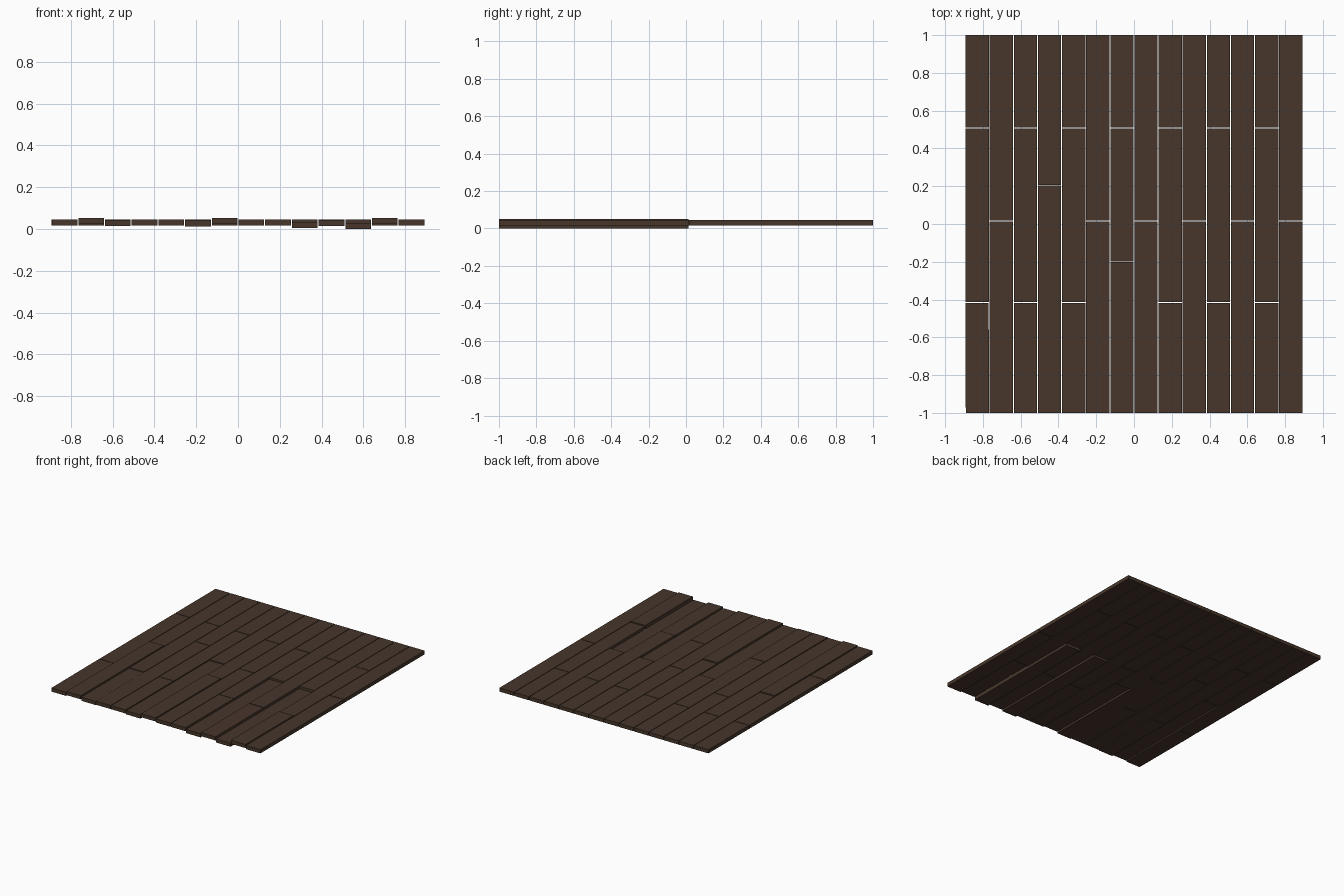
import bpy
import math

if "Cube" in bpy.data.objects:
    bpy.data.objects.remove(bpy.data.objects["Cube"])

PITCH, COLS = 0.1277, 14     # board spacing across x
GAP, THICK = 0.0045, 0.028
BASE_Z = 0.031               # centre height of a board lying level

wood = bpy.data.materials.new("dark_wood")
wood.diffuse_color = (0.063, 0.037, 0.024, 1)
wood.use_nodes = True
wood.node_tree.nodes["Principled BSDF"].inputs["Base Color"].default_value = wood.diffuse_color


def board(col, row, y0, y1, dz=0.0, tilt=0.0, yaw=0.0):
    """One loose rectangular floorboard, optionally shifted or tilted."""
    x = (col - (COLS - 1) / 2) * PITCH
    bpy.ops.mesh.primitive_cube_add(
        size=1, location=(x, (y0 + y1) / 2, BASE_Z + dz),
        rotation=(math.radians(tilt), 0, math.radians(yaw)))
    ob = bpy.context.object
    ob.name = f"floorboard_{col + 1}_{row + 1}"
    ob.scale = (PITCH - GAP, y1 - y0, THICK)
    ob.data.materials.append(wood)


# Butt joints: even columns have three boards, odd columns have two
joints = {c: [-0.415, 0.508] if c % 2 == 0 else [0.015] for c in range(COLS)}
joints[3] = [0.205]
joints[6] = [-0.2, 0.508]

# Displaced boards: (column, row) -> height shift, tilt, yaw
loose = {
    (0, 0): (0.0, 0.0, 0.2),
    (1, 0): (0.007, 0.0, 0.0),
    (2, 0): (-0.003, 0.0, 0.0),
    (5, 0): (-0.005, 0.0, 0.0),
    (6, 0): (0.007, 0.0, 0.0),
    (9, 0): (-0.013, 0.0, 0.0),
    (10, 0): (-0.002, 0.15, 0.0),
    (11, 0): (-0.017, 0.0, 0.0),
    (12, 0): (0.007, 0.0, 0.0),
}

# Lay the boards column by column, front to back
for c in range(COLS):
    ends = [-1.0] + joints[c] + [1.0]
    for r in range(len(ends) - 1):
        y0 = ends[r] + (GAP / 2 if r else 0)
        y1 = ends[r + 1] - (GAP / 2 if r < len(ends) - 2 else 0)
        board(c, r, y0, y1, *loose.get((c, r), (0, 0, 0)))
